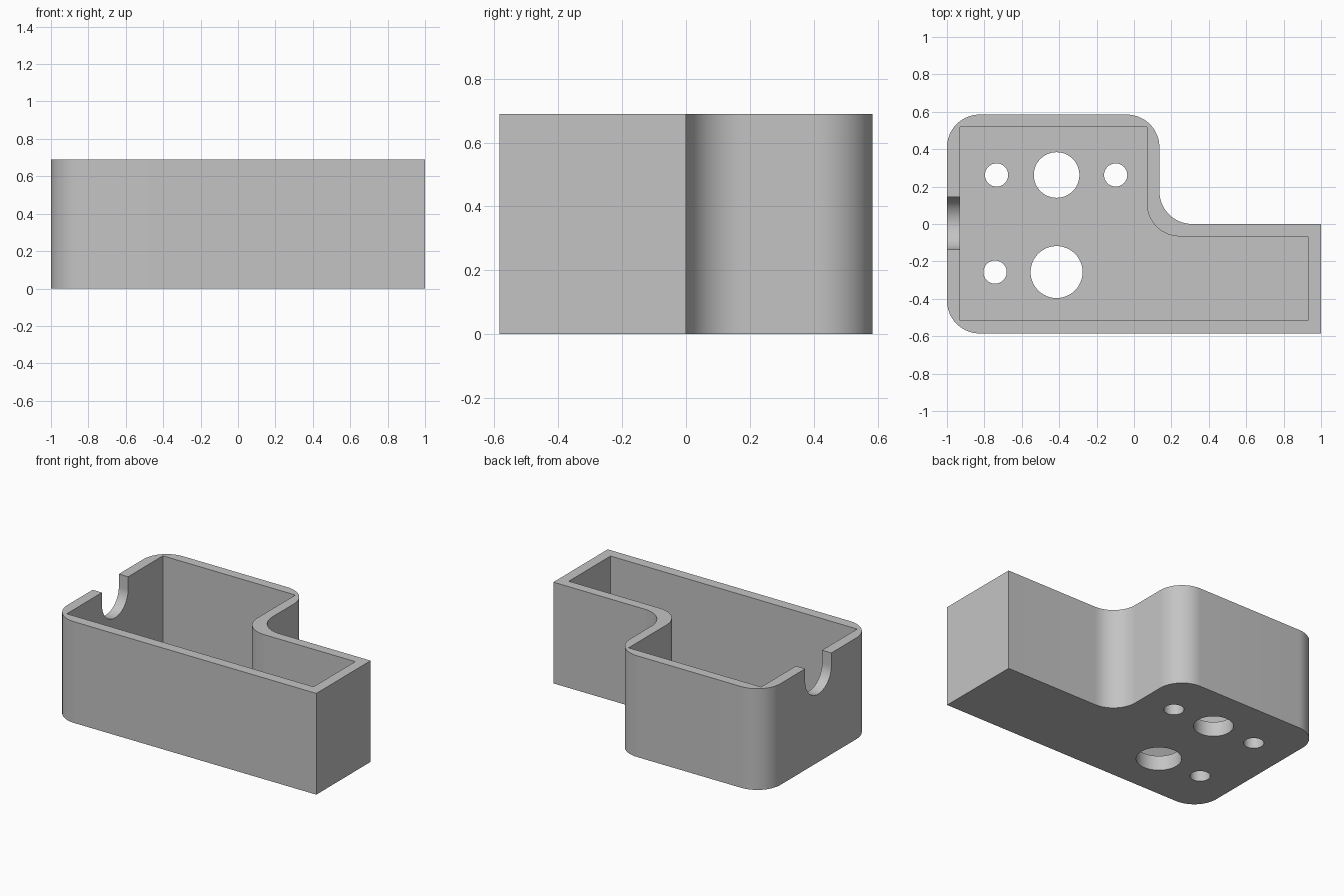
import bpy
import bmesh
import math
from mathutils import Vector, Matrix

HEIGHT, FLOOR = 0.69, 0.1

cube = bpy.data.objects.get("Cube")
if cube:
    bpy.data.objects.remove(cube, do_unlink=True)

gray = bpy.data.materials.new("plain gray")
gray.use_nodes = True
color = (0.55, 0.55, 0.55, 1)
gray.diffuse_color = color
gray.node_tree.nodes["Principled BSDF"].inputs["Base Color"].default_value = color


def rounded(corners, steps=16):
    """Outline from (x, y, radius) corners; any corner with a radius becomes an arc."""
    points = []
    for i, (x, y, r) in enumerate(corners):
        p = Vector((x, y))
        if not r:
            points.append(p)
            continue
        a = (Vector(corners[i - 1][:2]) - p).normalized()
        b = (Vector(corners[(i + 1) % len(corners)][:2]) - p).normalized()
        center = p + (a + b) * r
        for k in range(steps + 1):
            t = math.pi / 2 * k / steps
            points.append(center - b * r * math.cos(t) - a * r * math.sin(t))
    return points


def prism(name, outline, low, high):
    """Extrude a flat outline from z = low to z = high."""
    bm = bmesh.new()
    face = bm.faces.new([bm.verts.new((p[0], p[1], low)) for p in outline])
    top = bmesh.ops.extrude_face_region(bm, geom=[face])["geom"]
    verts = [v for v in top if isinstance(v, bmesh.types.BMVert)]
    bmesh.ops.translate(bm, verts=verts, vec=(0, 0, high - low))
    bmesh.ops.recalc_face_normals(bm, faces=bm.faces)
    mesh = bpy.data.meshes.new(name)
    bm.to_mesh(mesh)
    bm.free()
    mesh.materials.append(gray)
    obj = bpy.data.objects.new(name, mesh)
    bpy.context.collection.objects.link(obj)
    return obj


def cut(target, cutter):
    """Subtract the cutter from the target, then discard it."""
    cutter.hide_render = True
    mod = target.modifiers.new("cut", 'BOOLEAN')
    mod.operation, mod.solver, mod.object = 'DIFFERENCE', 'EXACT', cutter
    bpy.context.view_layer.objects.active = target
    bpy.ops.object.modifier_apply(modifier=mod.name)
    bpy.data.objects.remove(cutter, do_unlink=True)


# Stepped box with rounded corners
R = 0.175
box = prism("open_box", rounded([
    (-1, -0.585, R), (1, -0.585, 0), (1, 0, 0),
    (0.136, 0, R), (0.136, 0.585, R), (-1, 0.585, R)]), 0, HEIGHT)

# Open cavity, square corners except beside the step
cut(box, prism("cavity_cutter", rounded([
    (-0.93, -0.515, 0), (0.93, -0.515, 0), (0.93, -0.066, 0),
    (0.069, -0.066, R), (0.069, 0.519, 0), (-0.93, 0.519, 0)]), FLOOR, 1))

# Round holes through the floor
for x, y, r in [(-0.735, 0.262, 0.062), (-0.414, 0.262, 0.122), (-0.098, 0.262, 0.062),
                (-0.743, -0.257, 0.062), (-0.414, -0.257, 0.139)]:
    circle = [(x + r * math.cos(math.tau * k / 48), y + r * math.sin(math.tau * k / 48))
              for k in range(48)]
    cut(box, prism("hole_cutter", circle, -0.1, FLOOR + 0.1))

# U-shaped cable notch in the right wall: outline holds (y, z), turned to run along x
r = 0.141
slot = rounded([(-r, -r, r), (r, -r, r), (r, 0.3, 0), (-r, 0.3, 0)])
slot = [p for i, p in enumerate(slot) if (p - slot[i - 1]).length > 1e-4]
notch = prism("notch_cutter", slot, -1.1, -0.85)
notch.data.transform(Matrix(((0, 0, 1, 0), (1, 0, 0, 0.004), (0, 1, 0, 0.605), (0, 0, 0, 1))))
cut(box, notch)

# Smooth curves with crisp edges
bpy.ops.object.select_all(action='DESELECT')
box.select_set(True)
bpy.context.view_layer.objects.active = box
bpy.ops.object.shade_smooth_by_angle(angle=math.radians(30))
